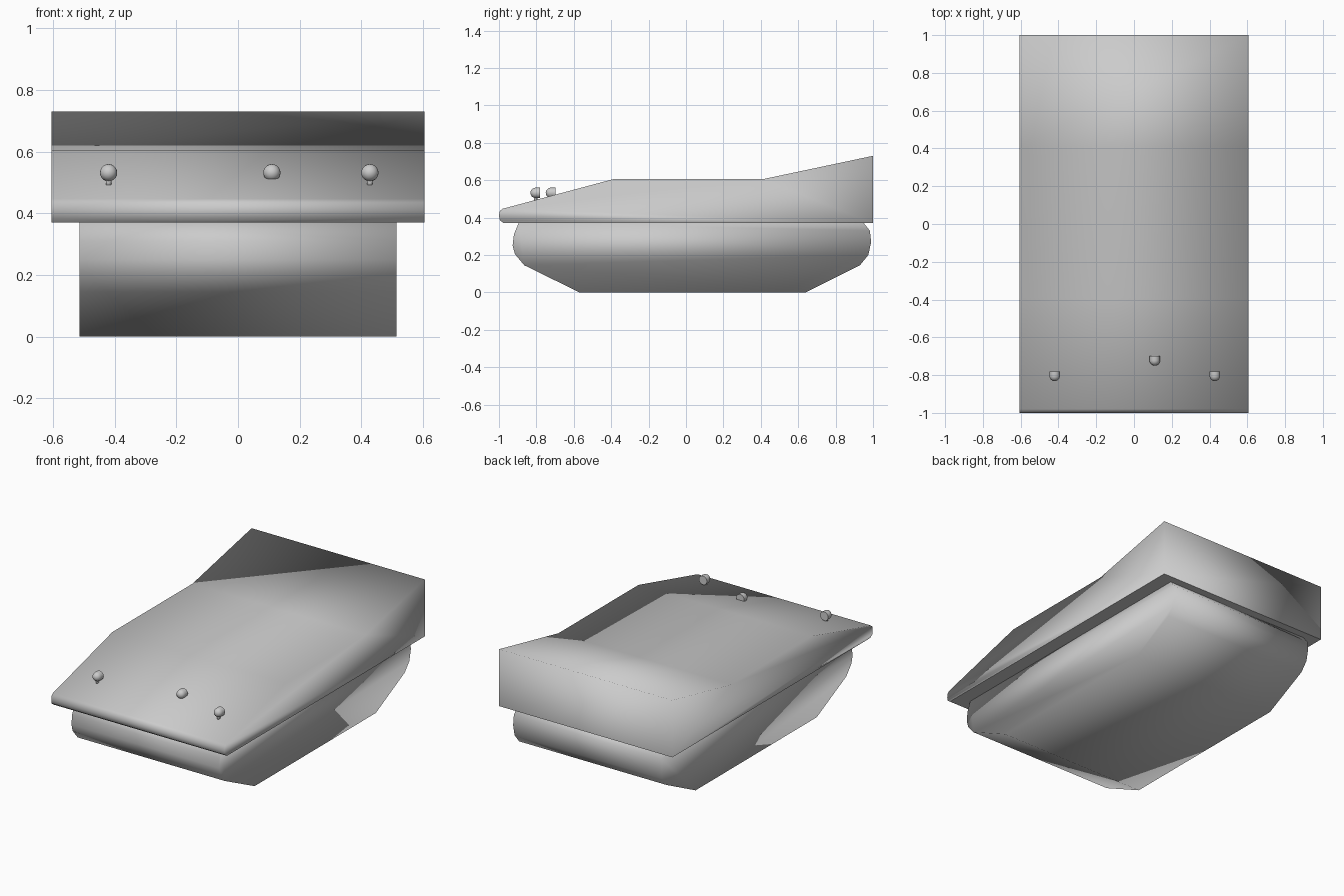
import bpy, bmesh, math
from mathutils import Matrix

cube = bpy.data.objects.get("Cube")
if cube:
    bpy.data.objects.remove(cube, do_unlink=True)

# One plain grey for everything
grey = bpy.data.materials.new("plain grey")
grey.use_nodes = True
grey.diffuse_color = (0.6, 0.6, 0.6, 1)
grey.node_tree.nodes["Principled BSDF"].inputs["Base Color"].default_value = (0.6, 0.6, 0.6, 1)


def finish(name, bm):
    bmesh.ops.recalc_face_normals(bm, faces=bm.faces)
    for f in bm.faces:
        f.smooth = True
    mesh = bpy.data.meshes.new(name)
    bm.to_mesh(mesh)
    bm.free()
    mesh.materials.append(grey)
    ob = bpy.data.objects.new(name, mesh)
    bpy.context.collection.objects.link(ob)
    return ob


def extruded_profile(name, profile, half_width, sharp_z=None):
    """Side profile (y, z) extruded across x, soft shaded."""
    bm = bmesh.new()
    face = bm.faces.new([bm.verts.new((-half_width, y, z)) for y, z in profile])
    ext = bmesh.ops.extrude_face_region(bm, geom=[face], use_keep_orig=True)
    for v in ext["geom"]:
        if isinstance(v, bmesh.types.BMVert):
            v.co.x = half_width
    # Flat underside keeps a crisp border
    if sharp_z is not None:
        for e in bm.edges:
            if all(abs(v.co.z - sharp_z) < 0.001 for v in e.verts):
                e.smooth = False
    return finish(name, bm)


# Upper deck: sloped nose, level roof, rising tail
extruded_profile("upper_deck", [
    (-0.975, 0.37), (-0.995, 0.385), (-1.0, 0.41), (-0.995, 0.435), (-0.98, 0.447),
    (-0.39, 0.605), (0.41, 0.605), (1.0, 0.73), (1.0, 0.37)], 0.605, 0.37)

# Lower hull: flat bottom with rounded ends
extruded_profile("lower_hull", [
    (-0.57, 0), (0.64, 0), (0.93, 0.145), (0.975, 0.2), (0.99, 0.27), (0.983, 0.33),
    (0.95, 0.371), (-0.895, 0.371), (-0.92, 0.31), (-0.927, 0.25), (-0.915, 0.205),
    (-0.865, 0.145)], 0.515)


# Lamps: domed front, short barrel with flat back, thin stem
def lamp(name, x, y, z=0.532, r=0.028):
    bm = bmesh.new()
    rings = [(r * math.cos(a), -r * math.sin(a))
             for a in (math.radians(d) for d in (72, 54, 36, 18, 0))] + [(r, 0.024)]
    sides = 20
    loops = [[bm.verts.new((rad * math.cos(t), d, rad * math.sin(t)))
              for t in (math.tau * i / sides for i in range(sides))] for rad, d in rings]
    for a, b in zip(loops, loops[1:]):
        for i in range(sides):
            j = (i + 1) % sides
            bm.faces.new((a[i], a[j], b[j], b[i]))
    tip = bm.verts.new((0, -r, 0))
    for i in range(sides):
        bm.faces.new((tip, loops[0][(i + 1) % sides], loops[0][i]))
    back = bm.faces.new(loops[-1])
    for e in back.edges:
        e.smooth = False
    bmesh.ops.create_cone(bm, cap_ends=True, segments=12, radius1=0.009, radius2=0.009,
                          depth=0.03, matrix=Matrix.Translation((0, 0, -0.03)))
    finish(name, bm).location = (x, y, z)


lamp("right_lamp", -0.42, -0.804)
lamp("left_lamp", 0.428, -0.804)
lamp("centre_lamp", 0.11, -0.722)
